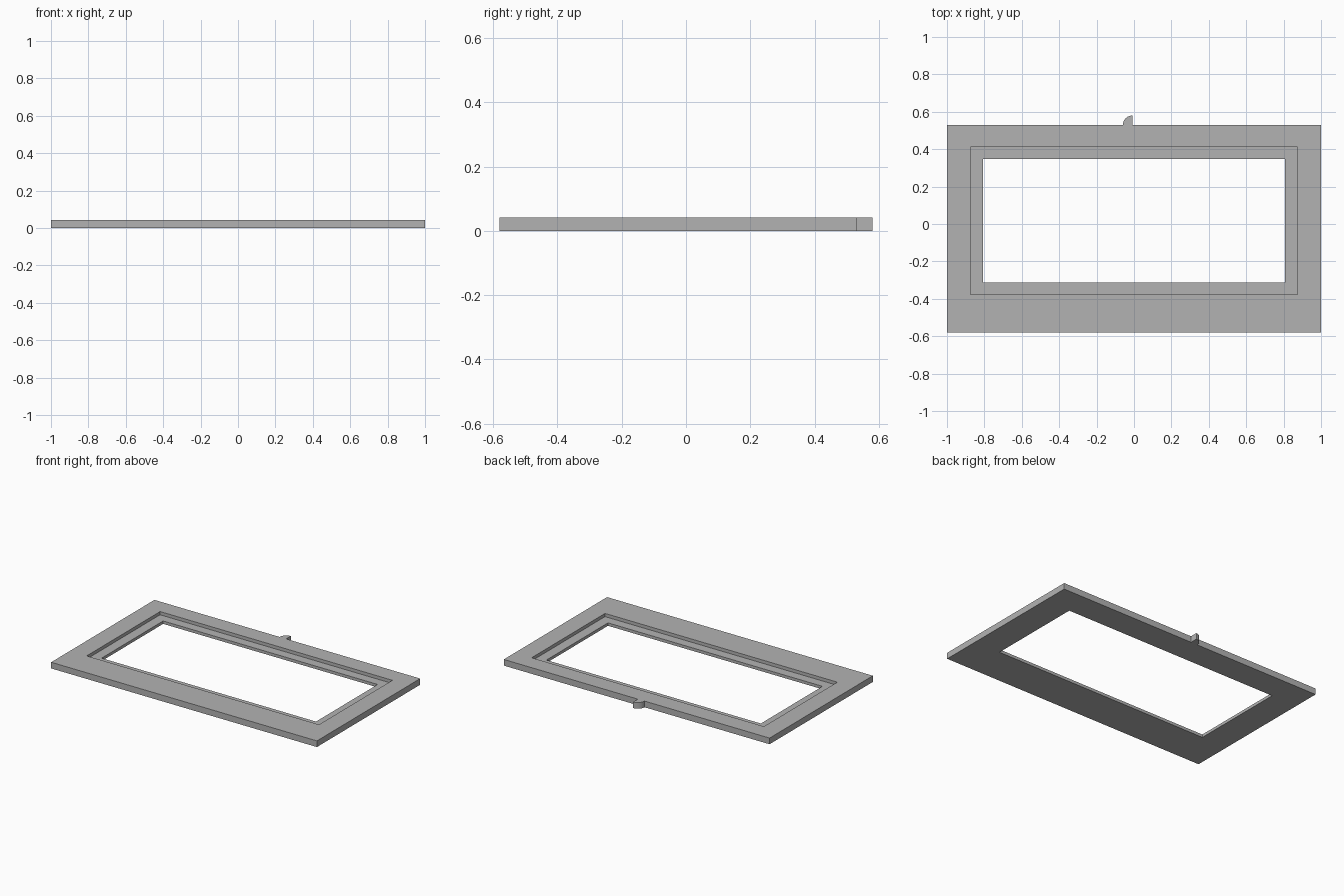
import bpy
import bmesh
from math import cos, sin, pi

if "Cube" in bpy.data.objects:
    bpy.data.objects.remove(bpy.data.objects["Cube"])

HEIGHT, LEDGE = 0.042, 0.02
BACK = 0.53

grey = bpy.data.materials.new("plain grey")
grey.use_nodes = True
colour = (0.45, 0.45, 0.45, 1)
grey.diffuse_color = colour
grey.node_tree.nodes["Principled BSDF"].inputs["Base Color"].default_value = colour


def finish(bm, name):
    bmesh.ops.recalc_face_normals(bm, faces=bm.faces)
    mesh = bpy.data.meshes.new(name)
    bm.to_mesh(mesh)
    bm.free()
    mesh.materials.append(grey)
    obj = bpy.data.objects.new(name, mesh)
    bpy.context.collection.objects.link(obj)
    return obj


# Rectangular frame: a stepped section swept round as nested rectangles
outer = (1.0, -0.58, BACK)
recess = (0.874, -0.378, 0.411)
opening = (0.807, -0.314, 0.348)
section = [(outer, 0), (outer, HEIGHT), (recess, HEIGHT),
           (recess, LEDGE), (opening, LEDGE), (opening, 0)]
bm = bmesh.new()
rings = []
for (x, front, back), z in section:
    corners = [(-x, front), (x, front), (x, back), (-x, back)]
    rings.append([bm.verts.new((cx, cy, z)) for cx, cy in corners])
for a, b in zip(rings, rings[1:] + rings[:1]):
    for i in range(4):
        j = (i + 1) % 4
        bm.faces.new((a[i], a[j], b[j], b[i]))
finish(bm, "stepped_frame")

# Quarter-round tab on the back edge
RADIUS, STEPS, TAB_X = 0.05, 10, -0.009
bm = bmesh.new()
profile = [(TAB_X, BACK)]
for i in range(STEPS + 1):
    angle = pi / 2 + i / STEPS * pi / 2
    profile.append((TAB_X + RADIUS * cos(angle), BACK + RADIUS * sin(angle)))
base = bm.faces.new([bm.verts.new((x, y, 0)) for x, y in profile])
top = bmesh.ops.extrude_face_region(bm, geom=[base])["geom"]
bmesh.ops.translate(bm, vec=(0, 0, HEIGHT),
                    verts=[v for v in top if isinstance(v, bmesh.types.BMVert)])
tab = finish(bm, "back_tab")
bpy.ops.object.select_all(action="DESELECT")
tab.select_set(True)
bpy.context.view_layer.objects.active = tab
bpy.ops.object.shade_smooth_by_angle()
